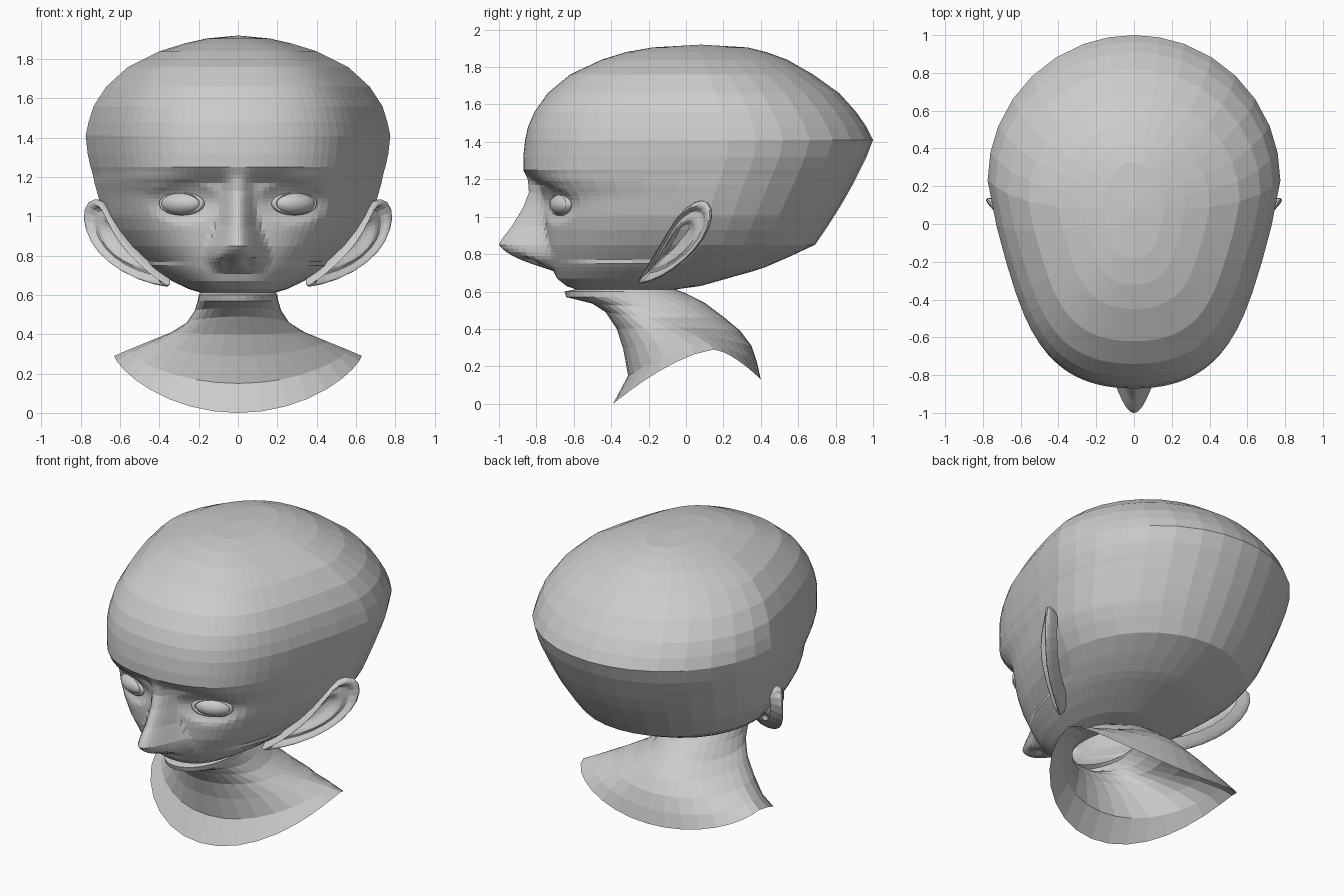
import bpy, bmesh
from math import sin, cos, pi, radians, exp
from mathutils import Vector

if "Cube" in bpy.data.objects:
    bpy.data.objects.remove(bpy.data.objects["Cube"])


def lerp_table(table, z):
    # rows run from high z to low z, first column is z
    if z >= table[0][0]:
        return table[0][1:]
    for a, b in zip(table, table[1:]):
        if z >= b[0]:
            k = (a[0] - z) / (a[0] - b[0])
            return [p + (q - p) * k for p, q in zip(a[1:], b[1:])]
    return table[-1][1:]


def loft(name, rings, top=None, last=None):
    bm = bmesh.new()
    vs = [[bm.verts.new(p) for p in r] for r in rings]
    n = len(vs[0])
    for a, b in zip(vs, vs[1:]):
        for i in range(n):
            j = (i + 1) % n
            bm.faces.new((a[i], a[j], b[j], b[i]))
    for tip, ring in ((top, vs[0]), (last, vs[-1])):
        if tip is not None:
            t = bm.verts.new(tip)
            for i in range(n):
                bm.faces.new((t, ring[i], ring[(i + 1) % n]))
    bmesh.ops.recalc_face_normals(bm, faces=bm.faces)
    me = bpy.data.meshes.new(name)
    bm.to_mesh(me)
    bm.free()
    ob = bpy.data.objects.new(name, me)
    bpy.context.collection.objects.link(ob)
    return ob


# head sections: z, half width, front y, back y, widest y
HEAD = [
    (1.905, .16, -.18, .33, .08), (1.88, .27, -.32, .43, .08),
    (1.84, .40, -.45, .54, .09), (1.76, .56, -.62, .68, .12),
    (1.66, .67, -.74, .82, .16), (1.56, .735, -.81, .91, .20),
    (1.48, .76, -.845, .965, .22), (1.41, .775, -.86, 1.0, .23),
    (1.32, .765, -.87, .965, .22), (1.25, .75, -.87, .93, .20),
    (1.22, .74, -.84, .915, .19), (1.17, .73, -.785, .89, .17),
    (1.08, .705, -.76, .84, .14), (1.0, .68, -.755, .79, .12),
    (.93, .64, -.755, .745, .10), (.85, .58, -.75, .69, .08),
    (.78, .50, -.735, .54, .02), (.72, .42, -.715, .40, -.06),
    (.67, .335, -.69, .22, -.16), (.63, .25, -.64, .08, -.25),
    (.612, .19, -.59, -.05, -.32)]
# nose: z, ridge y, half width
NOSE = [
    (1.25, -.87, .07), (1.20, -.845, .06), (1.13, -.84, .06),
    (1.05, -.87, .065), (.95, -.93, .075), (.88, -.985, .095),
    (.85, -1.0, .105), (.82, -.975, .11), (.78, -.91, .11),
    (.75, -.83, .10), (.71, -.71, .09)]

# fine columns in the face, coarse ones at the back
HALF = [0, .5, 1.2, 2, 3.2, 4.5, 6, 8, 10, 12.5, 15, 18, 21, 24, 28, 32, 36, 41,
        46, 52, 60, 70, 80, 90, 101, 112, 124, 136, 148, 160, 170, 180]
ANGLES = HALF + [-a for a in HALF[-2:0:-1]]


def head_point(z, deg):
    w, yf, yb, yc = lerp_table(HEAD, z)
    s, c = sin(radians(abs(deg))), cos(radians(deg))
    e = .87 if c > 0 else 1.0
    x = w * max(s, 0) ** e
    if c > 0:
        d = c ** e
        x *= 1 - .085 * sin(pi * d ** 1.1) * (1 if z > .75 else .4)  # flat temples
    y = yc - (yc - yf) * d if c > 0 else yc + (yb - yc) * -c
    if c > 0 and z < 1.26:
        # brow softens towards the temples
        soft = min(1, max(0, (x - .22) / .25))
        y -= .045 * soft * exp(-((z - 1.18) / .05) ** 2) * (yc - y) / (yc - yf)
        # eye socket
        d = ((x - .28) / .18) ** 2 + ((z - 1.07) / .11) ** 2
        y += .04 * max(0, 1 - d)
        # nose ridge, wings and nostrils
        if z > .71:
            ny, h = lerp_table(NOSE, z)
            y -= max(0, yf - ny) * max(0, 1 - (x / (1.6 * h)) ** 2) ** 2
            y -= .02 * exp(-((x - .10) / .03) ** 2 - ((z - .79) / .035) ** 2)
            y += .04 * exp(-((x - .055) / .025) ** 2 - ((z - .765) / .02) ** 2)
    return (x if deg >= 0 else -x, y, z)


levels = [r[0] for r in HEAD if r[0] > 1.26]
levels += [1.25 - .02 * i for i in range(32)] + [.612]
loft("head", [[head_point(z, a) for a in ANGLES] for z in levels], top=(0, .08, 1.92))

# neck and shoulders: front y z, side x y z, back y z for each ring
NECK = [
    (-.59, .612, .19, -.32, .612, -.05, .612), (-.65, .60, .20, -.33, .60, -.04, .605),
    (-.64, .57, .205, -.30, .57, 0, .59), (-.50, .535, .22, -.22, .52, .10, .54),
    (-.43, .49, .26, -.15, .46, .20, .465), (-.37, .40, .34, -.05, .41, .29, .39),
    (-.335, .29, .45, .05, .365, .35, .31), (-.31, .15, .56, .12, .32, .38, .22),
    (-.39, 0, .63, .15, .29, .40, .13)]


def neck_point(r, t):
    fy, fz, w, sy, sz, by, bz = r
    c = cos(t)
    k = abs(c) ** 1.5
    ey, ez = (fy, fz) if c > 0 else (by, bz)
    return (w * sin(t), sy + (ey - sy) * abs(c), sz + (ez - sz) * k)


loft("neck", [[neck_point(r, i * pi / 16) for i in range(32)] for r in NECK])

# ears: one rim outline, nested rings form the back, helix fold and bowl
RIM = [Vector(p) for p in (
    (.32, -.26, .635), (.50, -.13, .675), (.66, .0, .77), (.75, .10, .88),
    (.785, .145, 1.0), (.76, .12, 1.085), (.70, .045, 1.085), (.66, -.05, 1.0),
    (.60, -.12, .88), (.49, -.19, .76), (.38, -.25, .67))]
out = Vector((.80, -.45, -.39)).normalized()
mid = sum(RIM, Vector()) / len(RIM)
FOLDS = [(.8, -.06), (1.0, -.02), (1.03, .005), (.97, .02), (.86, .015),
         (.78, -.015), (.62, .005), (.5, -.005), (.35, -.035)]
ear = loft("ears", [[mid + (p - mid) * k + out * o for p in RIM] for k, o in FOLDS],
           last=mid - out * .04)
ear.modifiers.new("mirror", 'MIRROR')
ear.modifiers.new("round", 'SUBSURF').levels = 1
ear.modifiers["round"].render_levels = 1

# eyeballs and almond eyelid rims
for s, side in ((1, "left"), (-1, "right")):
    bpy.ops.mesh.primitive_uv_sphere_add(segments=24, ring_count=14, radius=1,
                                         location=(s * .285, -.65, 1.065),
                                         rotation=(0, 0, s * .42))
    eye = bpy.context.object
    eye.name = side + "_eyeball"
    eye.scale = (.115, .07, .06)
    bpy.ops.object.shade_smooth()
    bpy.ops.mesh.primitive_torus_add(major_segments=28, minor_segments=8,
                                     major_radius=.112, minor_radius=.014,
                                     location=(s * .285, -.67, 1.065),
                                     rotation=(pi / 2, 0, s * .42))
    lid = bpy.context.object
    lid.name = side + "_eyelid"
    lid.scale = (1, .48, 1.4)
    bpy.ops.object.shade_smooth()
